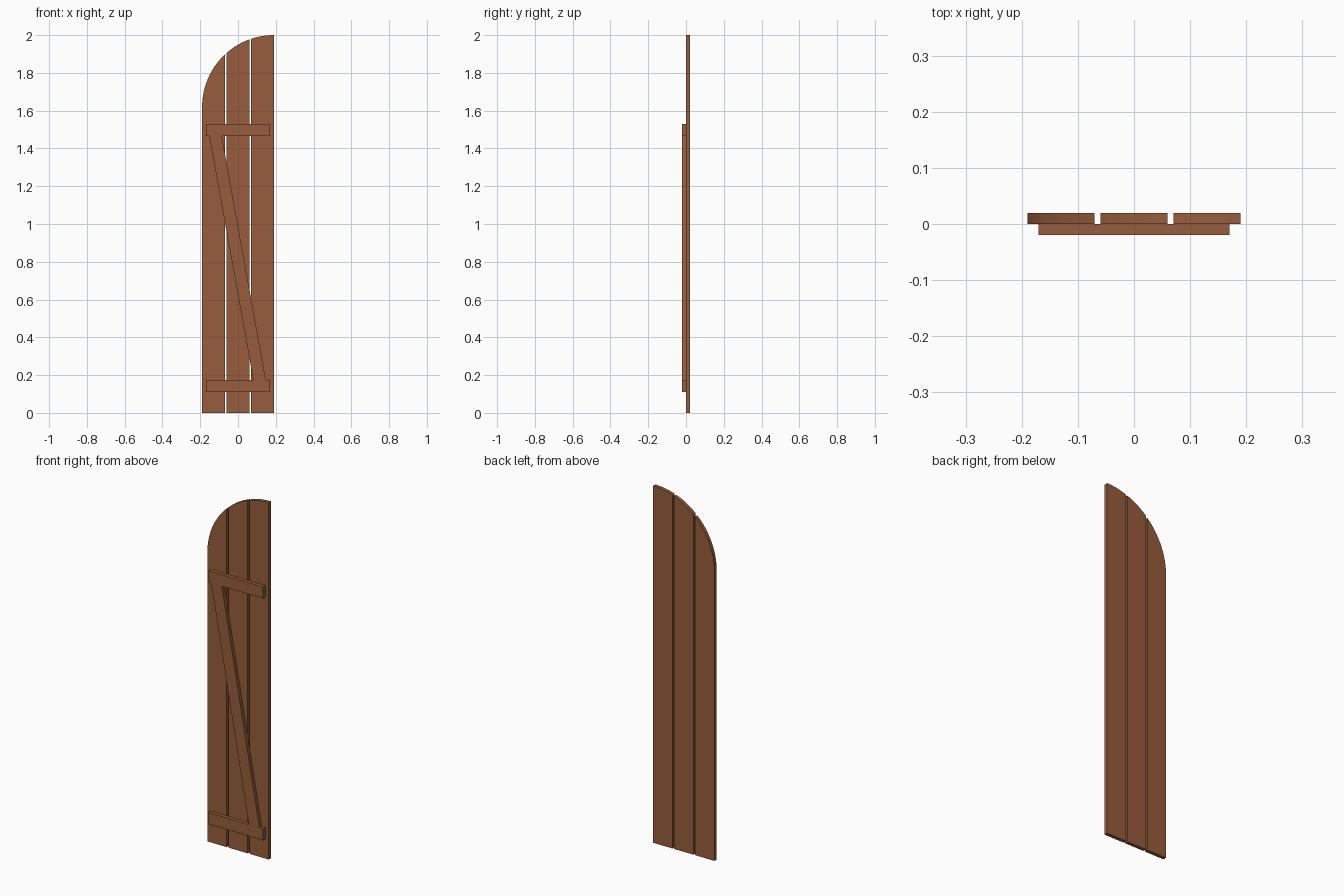
import bpy, bmesh, math

if "Cube" in bpy.data.objects:
    bpy.data.objects.remove(bpy.data.objects["Cube"])

wood = bpy.data.materials.new("brown_wood")
wood.diffuse_color = (0.31, 0.11, 0.045, 1)
wood.use_nodes = True
wood.node_tree.nodes["Principled BSDF"].inputs["Base Color"].default_value = wood.diffuse_color

EDGE = 0.19      # half width of the shutter
RADIUS = 0.38    # quarter-circle top, centred on the right edge
SPRING = 1.62    # height where the curve starts


def plate(name, outline, y0, y1):
    """Extrude an x/z outline from y0 back to y1."""
    bm = bmesh.new()
    face = bm.faces.new([bm.verts.new((x, y0, z)) for x, z in outline])
    ext = bmesh.ops.extrude_face_region(bm, geom=[face])
    moved = [v for v in ext["geom"] if isinstance(v, bmesh.types.BMVert)]
    bmesh.ops.translate(bm, verts=moved, vec=(0, y1 - y0, 0))
    bmesh.ops.recalc_face_normals(bm, faces=bm.faces)
    me = bpy.data.meshes.new(name)
    bm.to_mesh(me)
    bm.free()
    me.materials.append(wood)
    ob = bpy.data.objects.new(name, me)
    bpy.context.collection.objects.link(ob)
    return ob


# Three vertical boards, tops following the quarter circle
for name, x0 in (("left_board", -0.19), ("middle_board", -0.06), ("right_board", 0.07)):
    x1 = x0 + 0.12
    a0 = math.acos((EDGE - x0) / RADIUS)
    a1 = math.acos((EDGE - x1) / RADIUS)
    n = 16
    arc = []
    for i in range(n + 1):
        a = a0 + (a1 - a0) * i / n
        arc.append((EDGE - RADIUS * math.cos(a), SPRING + RADIUS * math.sin(a)))
    plate(name, [(x1, 0), (x0, 0)] + arc, 0.0, 0.02)

# Two horizontal battens on the front
for name, z0 in (("lower_batten", 0.11), ("upper_batten", 1.465)):
    z1 = z0 + 0.065
    plate(name, [(-0.17, z0), (0.17, z0), (0.17, z1), (-0.17, z1)], -0.02, 0.0)

# Diagonal brace between the battens
plate("diagonal_brace", [(0.081, 0.175), (0.147, 0.175), (-0.086, 1.465), (-0.152, 1.465)], -0.02, 0.0)
